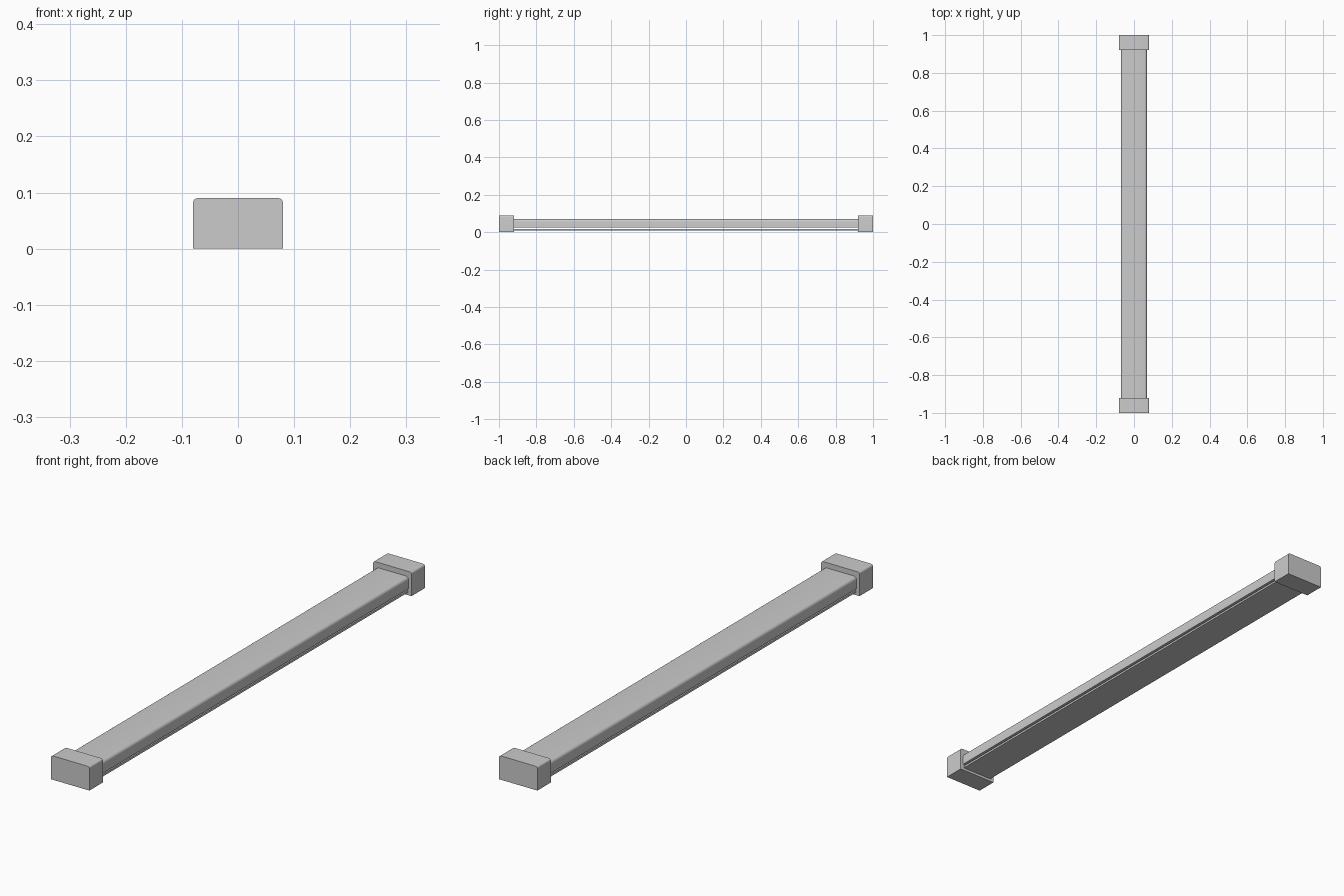
import bpy, bmesh, math

if "Cube" in bpy.data.objects:
    bpy.data.objects.remove(bpy.data.objects["Cube"])


def rounded_profile(half, z0, z1, r, steps=6):
    """Box outline in x/z with rounded top corners."""
    pts = [(-half, z0), (half, z0)]
    for cx, start in ((half - r, 0), (-half + r, 90)):
        for i in range(steps + 1):
            a = math.radians(start + 90 * i / steps)
            pts.append((cx + r * math.cos(a), z1 - r + r * math.sin(a)))
    return pts


def extrude(name, pts, y0, y1):
    bm = bmesh.new()
    face = bm.faces.new([bm.verts.new((x, y0, z)) for x, z in pts])
    new = bmesh.ops.extrude_face_region(bm, geom=[face])["geom"]
    verts = [g for g in new if isinstance(g, bmesh.types.BMVert)]
    bmesh.ops.translate(bm, verts=verts, vec=(0, y1 - y0, 0))
    bmesh.ops.recalc_face_normals(bm, faces=bm.faces)
    mesh = bpy.data.meshes.new(name)
    bm.to_mesh(mesh)
    bm.free()
    ob = bpy.data.objects.new(name, mesh)
    bpy.context.collection.objects.link(ob)
    bpy.ops.object.select_all(action="DESELECT")
    ob.select_set(True)
    bpy.context.view_layer.objects.active = ob
    bpy.ops.object.shade_smooth_by_angle(angle=math.radians(30))
    return ob


# Long rounded cover and thin base plate, separated by a narrow slot
extrude("cover", rounded_profile(0.068, 0.025, 0.07, 0.012), -0.93, 0.93)
extrude("base_plate", [(-0.065, 0.01), (0.065, 0.01), (0.065, 0.018), (-0.065, 0.018)],
        -0.93, 0.93)

# End caps with softened top corners
for name, y in (("front_cap", -1.0), ("back_cap", 0.92)):
    extrude(name, rounded_profile(0.08, 0.0, 0.09, 0.008), y, y + 0.08)
